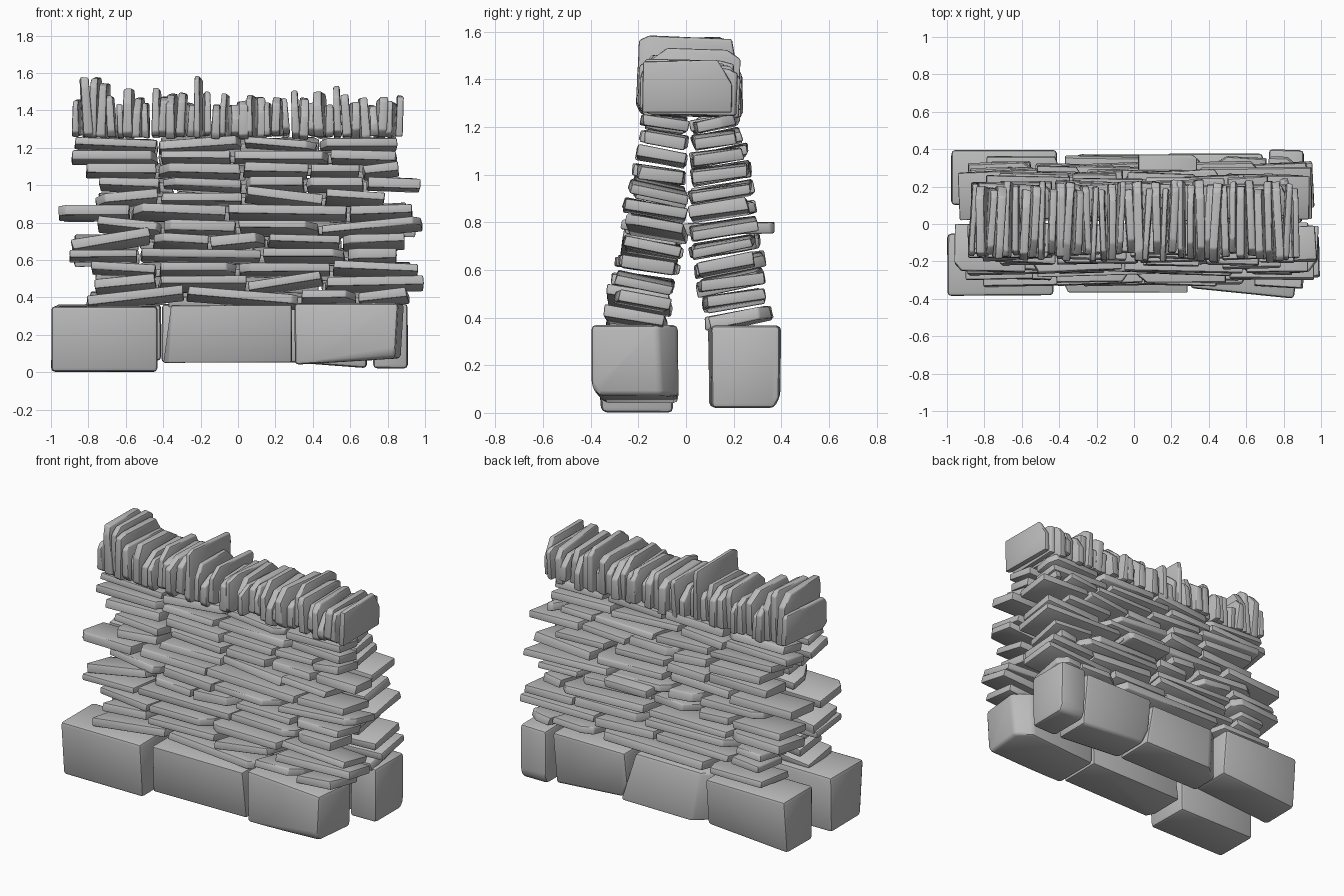
import bpy, bmesh, math, random
from mathutils import Vector, Matrix, Euler

random.seed(11)
rnd = random.uniform

if "Cube" in bpy.data.objects:
    bpy.data.objects.remove(bpy.data.objects["Cube"], do_unlink=True)

stone = bpy.data.materials.new("grey_stone")
stone.use_nodes = True
GREY = (0.5, 0.5, 0.5, 1)
stone.diffuse_color = GREY
stone.node_tree.nodes["Principled BSDF"].inputs["Base Color"].default_value = GREY
stones = []


def make_stone(name, lo, hi, tilt=(0, 0, 0), jitter=(0, 0, 0), chops=(), bevel=0.008, warp=None):
    """Irregular bevelled block. Chops are (axis_a, sign_a, axis_b, sign_b, amount_a, amount_b)."""
    lo, hi = Vector(lo), Vector(hi)
    centre, size = (lo + hi) / 2, hi - lo
    bm = bmesh.new()
    bmesh.ops.create_cube(bm, size=1)
    for v in bm.verts:
        v.co = Vector([v.co[i] * (size[i] - rnd(0, 2) * jitter[i]) for i in range(3)])
        if warp:
            v.co += Vector(warp(v.co.x > 0, v.co.y > 0, v.co.z > 0))
    # slice corners off
    for a, sa, b, sb, da, db in chops:
        point, normal = Vector(), Vector()
        point[a], point[b] = sa * (size[a] / 2 - da), sb * size[b] / 2
        normal[a], normal[b] = sa * db, sb * da
        cut = bmesh.ops.bisect_plane(bm, geom=bm.verts[:] + bm.edges[:] + bm.faces[:], dist=1e-5,
                                     plane_co=point, plane_no=normal.normalized(), clear_outer=True)
        rim = [e for e in cut["geom_cut"] if isinstance(e, bmesh.types.BMEdge)]
        if rim:
            bmesh.ops.contextual_create(bm, geom=rim)
    bmesh.ops.bevel(bm, geom=bm.edges[:], offset=bevel, segments=2, profile=0.5,
                    affect='EDGES', clamp_overlap=True)
    bmesh.ops.recalc_face_normals(bm, faces=bm.faces[:])
    bm.transform(Matrix.Translation(centre) @ Euler(tilt).to_matrix().to_4x4())
    mesh = bpy.data.meshes.new(name)
    bm.to_mesh(mesh)
    bm.free()
    mesh.materials.append(stone)
    obj = bpy.data.objects.new(name, mesh)
    bpy.context.collection.objects.link(obj)
    stones.append(obj)


# Foundation boulders: front row, then back row
def boulder(name, lo, hi, chops=(), warp=None):
    make_stone(name, lo, hi, jitter=(0.005, 0.008, 0.004), chops=chops, bevel=0.02, warp=warp)


def narrow_foot(side, amount):
    return lambda px, py, pz: (0, 0 if pz or (py != (side > 0)) else -side * amount, 0)


boulder("front_boulder_left_end", (-1, -0.39, 0), (-0.43, -0.05, 0.355), warp=narrow_foot(-1, 0.03))
boulder("front_boulder_middle", (-0.4, -0.37, 0.05), (0.29, -0.04, 0.36), [(0, -1, 1, -1, 0.05, 0.1)],
        lambda px, py, pz: (0.04 if pz and not px else 0, 0.04 if not py and not pz else 0, 0))
boulder("front_boulder_right_end", (0.3, -0.4, 0.04), (0.9, -0.03, 0.37),
        [(0, 1, 1, 1, 0.12, 0.1), (1, -1, 2, -1, 0.05, 0.08)],
        lambda px, py, pz: ((-0.04 if px and not py else 0) - (0.02 if px and not pz else 0),
                            0.05 if not px and not py else 0, 0.03 if px and not pz else 0))
boulder("back_boulder_0", (-0.98, 0.1, 0.02), (-0.41, 0.4, 0.365), (),
        lambda px, py, pz: (0, -0.03 if py and not pz else 0, 0.04 if px and not pz else 0))
boulder("back_boulder_1", (-0.41, 0.1, 0.05), (0.21, 0.38, 0.365), [(0, -1, 1, 1, 0.12, 0.1)],
        lambda px, py, pz: (-0.08 if px and pz else 0, -0.04 if py and pz else 0, 0))
boulder("back_boulder_2", (0.17, 0.09, 0.02), (0.69, 0.38, 0.365), [(0, -1, 2, -1, 0.06, 0.14)],
        lambda px, py, pz: (0, -0.04 if py and not pz else 0, 0.04 if not px and not pz else 0))
boulder("back_boulder_3", (0.72, 0.1, 0.02), (0.91, 0.4, 0.37), [(1, 1, 2, -1, 0.03, 0.06)])

# Two leaning faces of thin slabs: course height, joints, and each front slab's rise in hundredths
COURSES = [
    (0.41, [-0.82, -0.28, 0.33, 0.64, 0.92], [6, -5, 0, 3]),
    (0.485, [-0.77, -0.43, 0.05, 0.46, 1.0], [3, 0, 6, 1]),
    (0.56, [-0.79, -0.43, 0.0, 0.5, 0.97], [-2, 0, 0, -2]),
    (0.635, [-0.91, -0.53, 0.13, 0.58, 0.86], [0, -1, 0, 0]),
    (0.71, [-0.9, -0.46, -0.15, 0.15, 0.55, 0.9], [7, -2, 3, -1, 1]),
    (0.785, [-0.76, -0.4, 0.0, 0.44, 0.99], [-4, -1, 0, 5]),
    (0.865, [-0.97, -0.57, -0.06, 0.59, 0.94], [0, -2, -1, 1]),
    (0.94, [-0.77, -0.42, 0.03, 0.46, 0.79], [3, 0, -5, -2]),
    (1.015, [-0.75, -0.41, 0.03, 0.36, 0.68, 0.98], [-1, -2, 0, 0, -1]),
    (1.09, [-0.82, -0.43, 0.02, 0.38, 0.66, 0.87], [0, -1, -1, 0, 2]),
    (1.16, [-0.9, -0.42, -0.03, 0.49, 0.86], [0, 0, 0, -1]),
    (1.23, [-0.88, -0.43, 0.03, 0.43, 0.86], [-2, 3, -3, 0]),
]


def slab(name, x0, x1, side, z, outer, inner, climb):
    y0, y1 = sorted((side * outer, side * inner))
    t = rnd(0.023, 0.031)
    chops = []
    if random.random() < 0.5:
        chops.append((0, random.choice((-1, 1)), 1, side, rnd(0.03, 0.08), rnd(0.04, 0.14)))
    pitch = side * (0.17 + rnd(-0.05, 0.05))
    make_stone(name, (x0, y0, z - t), (x1, y1, z + t), (pitch, -climb / (x1 - x0), rnd(-0.05, 0.05)),
               (0.01, 0.01, 0.006), chops)


for row, (z, joints, climbs) in enumerate(COURSES):
    rise = (z - 0.41) / 0.82
    inner = 0.085 - 0.085 * min(1, rise * 2)
    for i, (x0, x1, climb) in enumerate(zip(joints, joints[1:], climbs)):
        outer = 0.335 - 0.155 * rise + rnd(-0.025, 0.015)
        slab(f"front_slab_{row}_{i}", x0 + 0.005, x1 - 0.005, -1, z - 0.014, outer,
             inner + rnd(-0.01, 0.01), climb / 100)
    # the back face has its own joints between the same ends
    line = [joints[0] + 0.02] + [j + rnd(-0.12, 0.12) for j in joints[1:-1]] + [joints[-1] - 0.03]
    for i, (x0, x1) in enumerate(zip(line, line[1:])):
        outer = 0.355 - 0.125 * rise + rnd(-0.03, 0.015)
        slab(f"back_slab_{row}_{i}", x0 + 0.005, x1 - 0.005, 1, z - 0.012 + rnd(-0.005, 0.005), outer,
             max(inner, 0.02) + rnd(-0.01, 0.015), rnd(-0.025, 0.025))

# Long tie stone jutting out of the back
make_stone("tie_stone", (0.02, -0.02, 0.745), (0.34, 0.38, 0.8), (0.02, 0, 0),
           (0.01, 0.01, 0.005), [(0, 1, 1, 1, 0.04, 0.03)])

# Coping: a row of upright slabs along the crest, thinner towards the top
COUNT = 38
TALL = {0: 0.21, 1: 0.33, 2: 0.33, 3: 0.3, 4: 0.23, 6: 0.27, 9: 0.27, 14: 0.33, 15: 0.25, 25: 0.26, 30: 0.28}


def thin_top(px, py, pz):
    return ((-0.004 if px else 0.004) if pz else 0, 0, 0)


for i in range(COUNT):
    x = -0.86 + 1.72 * i / (COUNT - 1) + rnd(-0.006, 0.006)
    t = rnd(0.02, 0.03)
    top = 1.25 + TALL.get(i, rnd(0.18, 0.25))
    y0, y1 = rnd(-0.215, -0.16), rnd(0.19, 0.24)
    # knocked-off upper and lower corners
    chops = [(1, s, 2, 1, rnd(0.02, 0.11), rnd(0.02, 0.1)) for s in (-1, 1)]
    chops.append((1, -1, 2, -1, rnd(0.02, 0.07), rnd(0.02, 0.06)))
    if i == COUNT - 1:
        y0, y1, top, chops = -0.19, 0.2, 1.485, [(1, 1, 2, 1, 0.07, 0.12)]
    make_stone(f"coping_slab_{i}", (x - t, y0, 1.24 + rnd(0, 0.02)), (x + t, y1, top),
               (rnd(-0.06, 0.04), rnd(-0.07, 0.07), rnd(-0.07, 0.07)), (0.005, 0.012, 0.01), chops, 0.009,
               thin_top)

# Smooth the rounded edges, keep sharp breaks
bpy.ops.object.select_all(action='DESELECT')
for obj in stones:
    obj.select_set(True)
bpy.context.view_layer.objects.active = stones[0]
bpy.ops.object.shade_smooth_by_angle(angle=math.radians(40))
